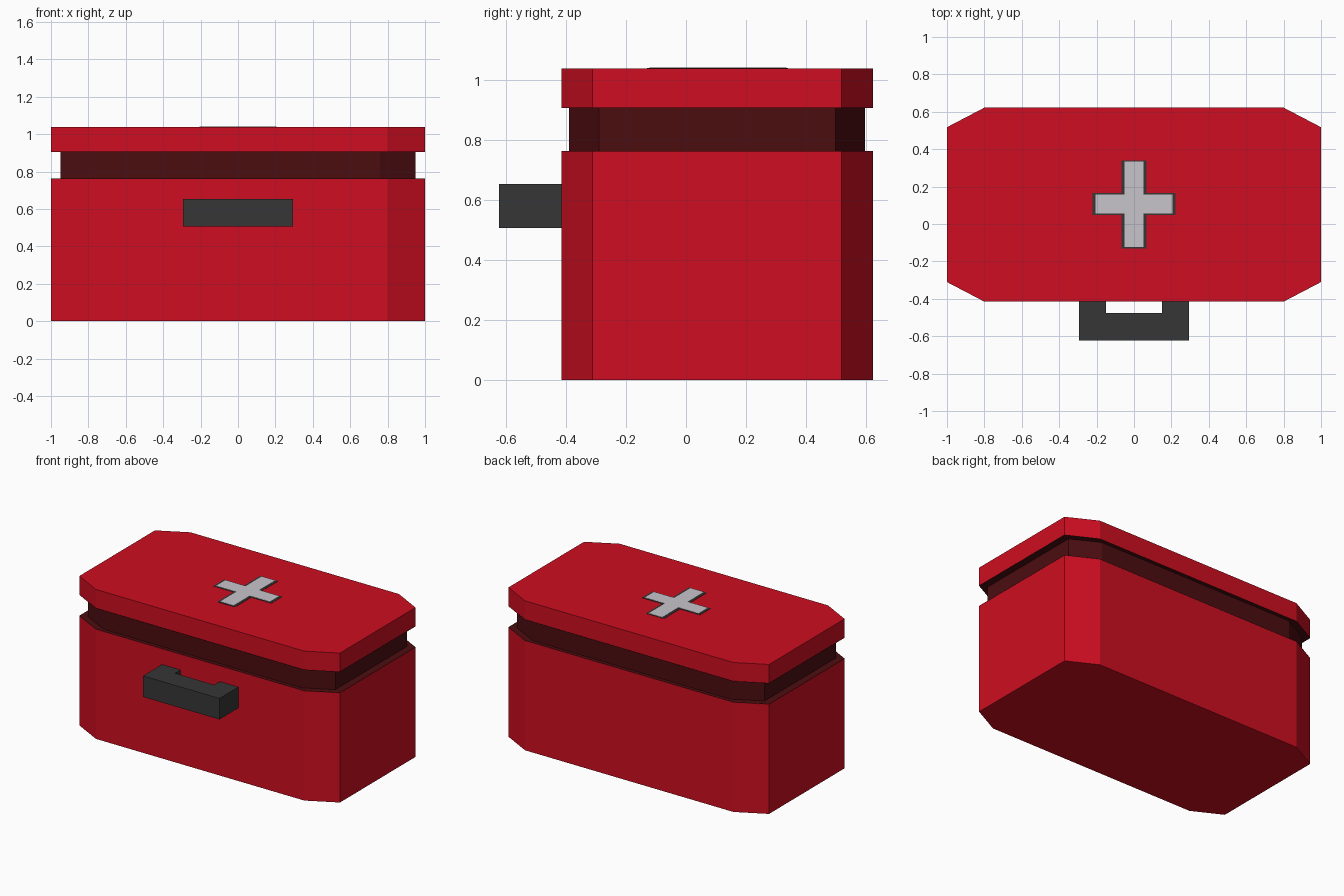
import bpy, bmesh

if "Cube" in bpy.data.objects:
    bpy.data.objects.remove(bpy.data.objects["Cube"])

CY = 0.1035      # the case sits slightly back because the handle projects forward


def material(name, colour):
    m = bpy.data.materials.new(name)
    m.diffuse_color = (*colour, 1)
    m.use_nodes = True
    m.node_tree.nodes["Principled BSDF"].inputs["Base Color"].default_value = m.diffuse_color
    return m


RED = material("bright red", (0.62, 0.0042, 0.0150))
DARK_RED = material("dark red", (0.072, 0.0040, 0.0052))
CHARCOAL = material("charcoal", (0.037, 0.037, 0.037))
GREY = material("pale grey", (0.58, 0.56, 0.60))


def finish(name, bm, mat):
    bmesh.ops.recalc_face_normals(bm, faces=bm.faces)
    mesh = bpy.data.meshes.new(name)
    bm.to_mesh(mesh)
    bm.free()
    mesh.materials.append(mat)
    ob = bpy.data.objects.new(name, mesh)
    bpy.context.collection.objects.link(ob)
    return ob


def octagon(s):
    """Chamfered rectangle outline scaled about the case centre."""
    quarter = [(1.0, 0.414), (0.8, 0.5185)]
    pts = quarter + [(-x, y) for x, y in reversed(quarter)]
    pts += [(-x, -y) for x, y in pts]
    return [(x * s, CY + y * s) for x, y in pts]


def loft(name, rings, mat, bottom=False, top=False):
    """Stack octagon rings given as (scale, z)."""
    bm = bmesh.new()
    loops = [[bm.verts.new((x, y, z)) for x, y in octagon(s)] for s, z in rings]
    for a, b in zip(loops, loops[1:]):
        for i in range(8):
            j = (i + 1) % 8
            bm.faces.new((a[i], a[j], b[j], b[i]))
    if bottom:
        bm.faces.new(loops[0][::-1])
    if top:
        bm.faces.new(loops[-1])
    return finish(name, bm, mat)


def prism(name, outline, z0, z1, mat):
    bm = bmesh.new()
    face = bm.faces.new([bm.verts.new((x, y, z0)) for x, y in outline])
    geo = bmesh.ops.extrude_face_region(bm, geom=[face], use_keep_orig=True)
    for v in geo["geom"]:
        if isinstance(v, bmesh.types.BMVert):
            v.co.z = z1
    return finish(name, bm, mat)


def cross(w, l, y0, y1, a0, a1):
    """Cross outline: upright half width w, arm half length l."""
    right = [(w, y0), (w, a0), (l, a0), (l, a1), (w, a1), (w, y1)]
    return right + [(-x, y) for x, y in reversed(right)]


# Case: lower box, recessed seam with its ledges, lid
loft("case_body", [(1, 0), (1, 0.76)], RED, bottom=True, top=True)
loft("recessed_seam", [(1, 0.761), (0.95, 0.757), (0.95, 0.907), (1, 0.907)], DARK_RED)
loft("lid", [(1, 0.908), (1, 1.037)], RED, bottom=True, top=True)

# The seam's ledge faces: thin dark plates over the body rim and under the lid
loft("lower_ledge", [(1, 0.7605), (1, 0.762)], DARK_RED, top=True)
loft("upper_ledge", [(1, 0.9055), (1, 0.9075)], DARK_RED, bottom=True)

# Cross emblem on the lid: dark border plate and pale plate
prism("cross_border", cross(0.068, 0.222, -0.13, 0.34, 0.048, 0.165), 1.036, 1.039, CHARCOAL)
prism("cross_plate", cross(0.052, 0.207, -0.122, 0.335, 0.055, 0.157), 1.036, 1.041, GREY)

# Carrying handle: U shape opening towards the case
half = [(0.15, -0.415), (0.15, -0.475)]
outer = [(0.293, -0.622), (0.293, -0.415)]
grip = [(-x, y) for x, y in half] + [(x, y) for x, y in reversed(half)]
grip += outer[::-1] + [(-x, y) for x, y in outer]
prism("handle", grip, 0.506, 0.652, CHARCOAL)
